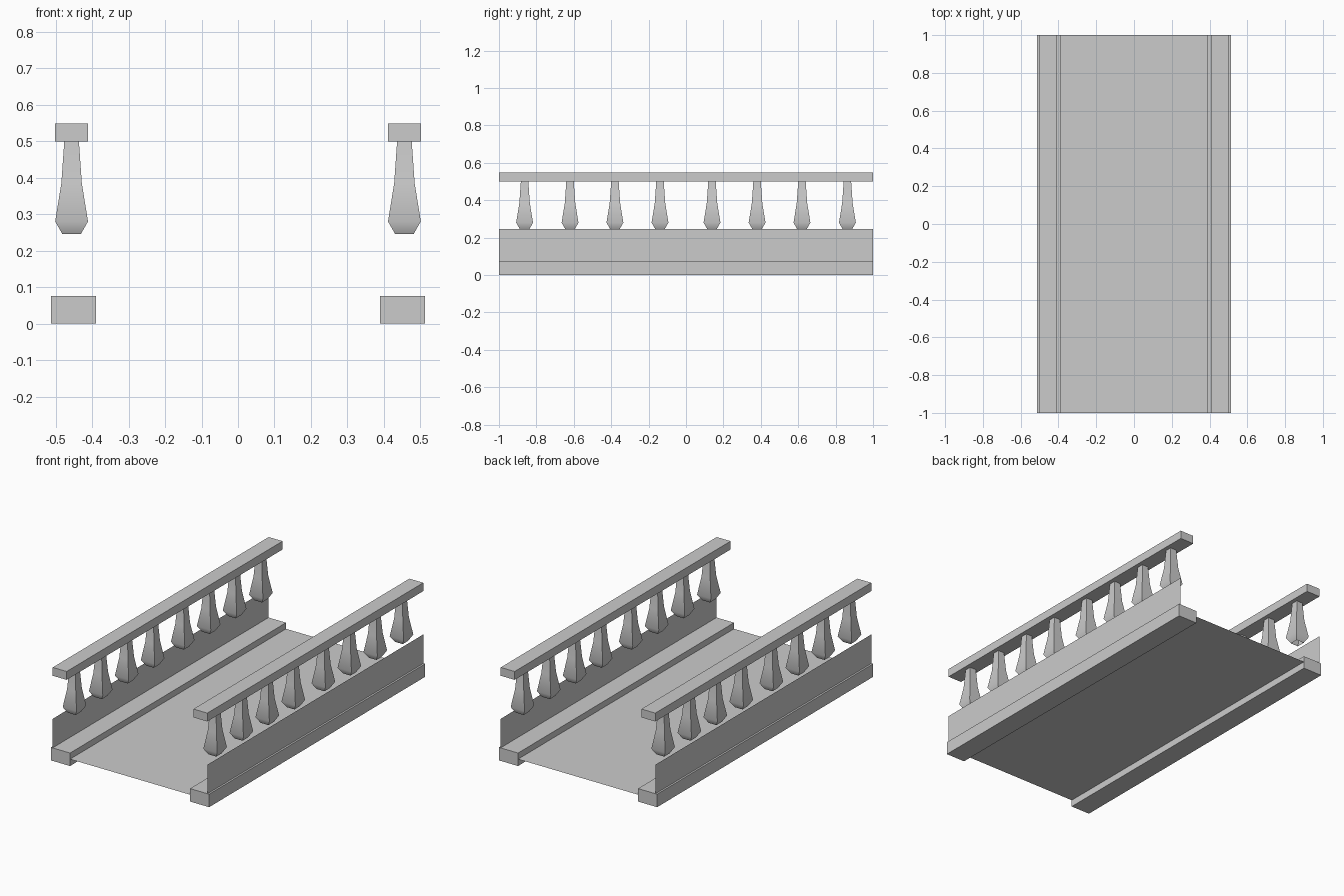
import bpy, bmesh, math

cube = bpy.data.objects.get("Cube")
if cube:
    bpy.data.objects.remove(cube, do_unlink=True)

grey = bpy.data.materials.new("stone_grey")
grey.use_nodes = True
grey.diffuse_color = (0.6, 0.6, 0.6, 1)
grey.node_tree.nodes["Principled BSDF"].inputs["Base Color"].default_value = (0.6, 0.6, 0.6, 1)


def add_object(name, bm):
    mesh = bpy.data.meshes.new(name)
    bmesh.ops.recalc_face_normals(bm, faces=bm.faces)
    bm.to_mesh(mesh)
    bm.free()
    mesh.materials.append(grey)
    obj = bpy.data.objects.new(name, mesh)
    bpy.context.collection.objects.link(obj)
    return obj


def box(name, x0, x1, z0, z1):
    """Full-length beam between two x and two z limits."""
    bm = bmesh.new()
    bmesh.ops.create_cube(bm, size=1)
    for v in bm.verts:
        v.co = (x1 if v.co.x > 0 else x0, v.co.y * 2, z1 if v.co.z > 0 else z0)
    return add_object(name, bm)


def sheet(name, a, b):
    """Full-length single sheet between two (x, z) points."""
    bm = bmesh.new()
    bm.faces.new([bm.verts.new((x, y, z)) for (x, z), y in
                  ((a, -1), (b, -1), (b, 1), (a, 1))])
    return add_object(name, bm)


# Square baluster profile: (half width, height), open at both ends
PROFILE = [(0.025, 0.245), (0.045, 0.28), (0.028, 0.385), (0.02, 0.5)]


def baluster(name, x, y):
    bm = bmesh.new()
    rings = [[bm.verts.new((x + sx * r, y + sy * r, z))
              for sx, sy in ((-1, -1), (1, -1), (1, 1), (-1, 1))] for r, z in PROFILE]
    for low, high in zip(rings, rings[1:]):
        for i in range(4):
            j = (i + 1) % 4
            bm.faces.new((low[i], low[j], high[j], high[i]))
    obj = add_object(name, bm)
    bpy.ops.object.select_all(action="DESELECT")
    obj.select_set(True)
    bpy.context.view_layer.objects.active = obj
    bpy.ops.object.shade_smooth_by_angle(angle=math.radians(50))


# Deck between the curbs
sheet("deck", (-0.39, 0.04), (0.39, 0.04))

# Curb, outer panel, handrail and balusters on each side
for side, s in (("left", 1), ("right", -1)):
    box(side + "_curb", *sorted((s * 0.389, s * 0.513)), 0, 0.076)
    sheet(side + "_panel", (s * 0.502, 0.076), (s * 0.502, 0.246))
    box(side + "_handrail", *sorted((s * 0.411, s * 0.501)), 0.499, 0.548)
    for i, y in enumerate((0.139, 0.38, 0.62, 0.863)):
        for end, t in (("front", -1), ("back", 1)):
            baluster(f"{side}_{end}_baluster_{i + 1}", s * 0.456, t * y)
